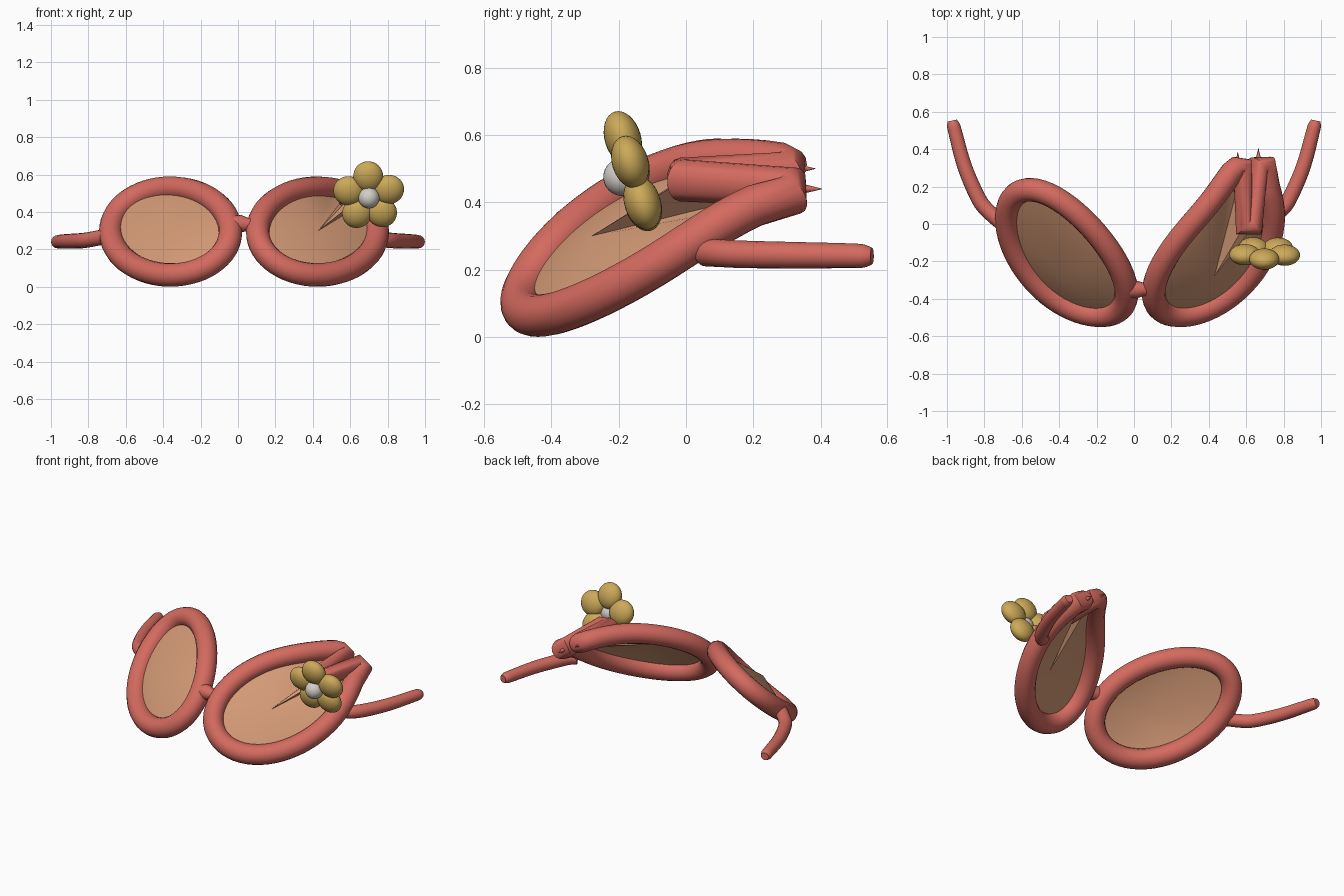
import bpy, bmesh, math
from math import sin, cos, radians, exp
from mathutils import Vector, Matrix

cube = bpy.data.objects.get("Cube")
if cube:
    bpy.data.objects.remove(cube, do_unlink=True)


def material(name, rgb):
    m = bpy.data.materials.new(name)
    m.use_nodes = True
    m.diffuse_color = (*rgb, 1)
    m.node_tree.nodes["Principled BSDF"].inputs["Base Color"].default_value = (*rgb, 1)
    return m


CORAL = material("coral frame", (0.66, 0.145, 0.115))
TAN = material("tan lens", (0.65, 0.32, 0.18))
GOLD = material("gold petal", (0.61, 0.40, 0.10))
WHITE = material("off white", (0.65, 0.61, 0.57))


def add_object(name, mesh, mat):
    mesh.materials.clear()
    mesh.materials.append(mat)
    for p in mesh.polygons:
        p.use_smooth = True
    ob = bpy.data.objects.new(name, mesh)
    bpy.context.scene.collection.objects.link(ob)
    bpy.context.view_layer.objects.active = ob
    ob.select_set(True)
    bpy.ops.object.shade_smooth_by_angle(angle=radians(45))
    ob.select_set(False)
    return ob


def tube(name, points, radius, cyclic=False, radii=None, kind='POLY'):
    """Round tube along a path, turned into a mesh."""
    cu = bpy.data.curves.new(name + " path", 'CURVE')
    cu.dimensions = '3D'
    cu.bevel_depth = radius
    cu.bevel_resolution = 6
    cu.use_fill_caps = not cyclic
    sp = cu.splines.new(kind)
    sp.points.add(len(points) - 1)
    for i, p in enumerate(points):
        sp.points[i].co = (*p, 1)
        sp.points[i].radius = radii[i] if radii else 1
    sp.use_cyclic_u = cyclic
    if kind == 'NURBS':
        sp.order_u = 3
        sp.use_endpoint_u = True
        sp.resolution_u = 8
    tmp = bpy.data.objects.new(name + " path", cu)
    bpy.context.scene.collection.objects.link(tmp)
    dg = bpy.context.evaluated_depsgraph_get()
    mesh = bpy.data.meshes.new_from_object(tmp.evaluated_get(dg))
    bpy.data.objects.remove(tmp, do_unlink=True)
    mesh.name = name
    return add_object(name, mesh, CORAL)


def ball(name, matrix, mat):
    bm = bmesh.new()
    bmesh.ops.create_uvsphere(bm, u_segments=28, v_segments=16, radius=1, matrix=matrix)
    mesh = bpy.data.meshes.new(name)
    bm.to_mesh(mesh)
    bm.free()
    return add_object(name, mesh, mat)


def rim_point(deg, cx, side, bulge):
    """Tilted, slightly warped oval; 0 degrees is beside the bridge, 180 at the temple."""
    t = radians(deg)
    y = -0.17 - 0.20 * cos(t) + 0.27 * sin(t) - 0.018 * sin(2 * t)
    y += bulge * exp(-((deg - 126) / 30) ** 2)
    return Vector((cx - side * 0.32 * cos(t), y, 0.295 + 0.232 * sin(t)))


def lens(name, outline, centre):
    """Shallow fan from a forward centre to the rim."""
    bm = bmesh.new()
    c = bm.verts.new(centre)
    ring = [bm.verts.new(p) for p in outline]
    for a, b in zip(ring, ring[1:] + ring[:1]):
        bm.faces.new((c, a, b))
    bmesh.ops.recalc_face_normals(bm, faces=bm.faces)
    mesh = bpy.data.meshes.new(name)
    bm.to_mesh(mesh)
    bm.free()
    add_object(name, mesh, TAN)


# Right rim and lens
right = [rim_point(d, -0.36, -1, 0) for d in range(0, 360, 6)]
tube("right_rim", right, 0.063, cyclic=True)
lens("right_lens", right, (-0.37, -0.29, 0.30))

# Left rim, with a fold pulled forward to the flower
before = [rim_point(d, 0.425, 1, 0.17) for d in range(0, 109, 6)]
after = [rim_point(d, 0.425, 1, 0.18) for d in range(156, 360, 6)]
fold = [(0.55, 0.30, 0.505), (0.58, 0.30, 0.49), (0.59, -0.01, 0.47),
        (0.64, -0.01, 0.465), (0.665, 0.31, 0.445), (0.705, 0.31, 0.42)]
left = before + [Vector(p) for p in fold] + after
tube("left_rim", left, 0.063, cyclic=True)
lens("left_lens", left, (0.43, -0.28, 0.30))

# Thin points behind the fold corners
for name, x, y, z in (("upper_spike", 0.555, 0.33, 0.50), ("lower_spike", 0.665, 0.35, 0.44)):
    tube(name, [(x, y, z), (x, y + 0.055, z)], 0.014, radii=[1, 0.05])

# Bridge
tube("bridge", [(-0.02, -0.35, 0.335), (0.015, -0.35, 0.337), (0.05, -0.35, 0.333), (0.10, -0.35, 0.33)],
     0.045, radii=[1, 1.05, 0.8, 0.7])

# Temples
for name, s, inner in (("left_temple", 1, (0.765, 0.06, 0.25)), ("right_temple", -1, (0.70, 0.0, 0.27))):
    path = [inner, (0.80, 0.08, 0.25), (0.845, 0.16, 0.245), (0.91, 0.31, 0.243),
            (0.958, 0.50, 0.241), (0.968, 0.535, 0.24), (0.972, 0.553, 0.24)]
    tube(name, [(s * x, y, z) for x, y, z in path], 0.041,
         radii=[1, 1, 1, 0.96, 0.9, 0.85, 0.6], kind='NURBS')

# Flower, leaning forward at the top
lean = Matrix.Translation((0.70, -0.155, 0.483)) @ Matrix.Rotation(radians(17), 4, 'X')
for i in range(5):
    turn = Matrix.Rotation(radians(72 * i - 2), 4, 'Y')
    shape = Matrix.Translation((0, 0, 0.112)) @ Matrix.Diagonal((0.08, 0.054, 0.083, 1))
    ball("petal_%d" % (i + 1), lean @ turn @ shape, GOLD)
ball("flower_centre", Matrix.Translation((0.70, -0.19, 0.475)) @ Matrix.Diagonal((0.056, 0.056, 0.056, 1)), WHITE)
